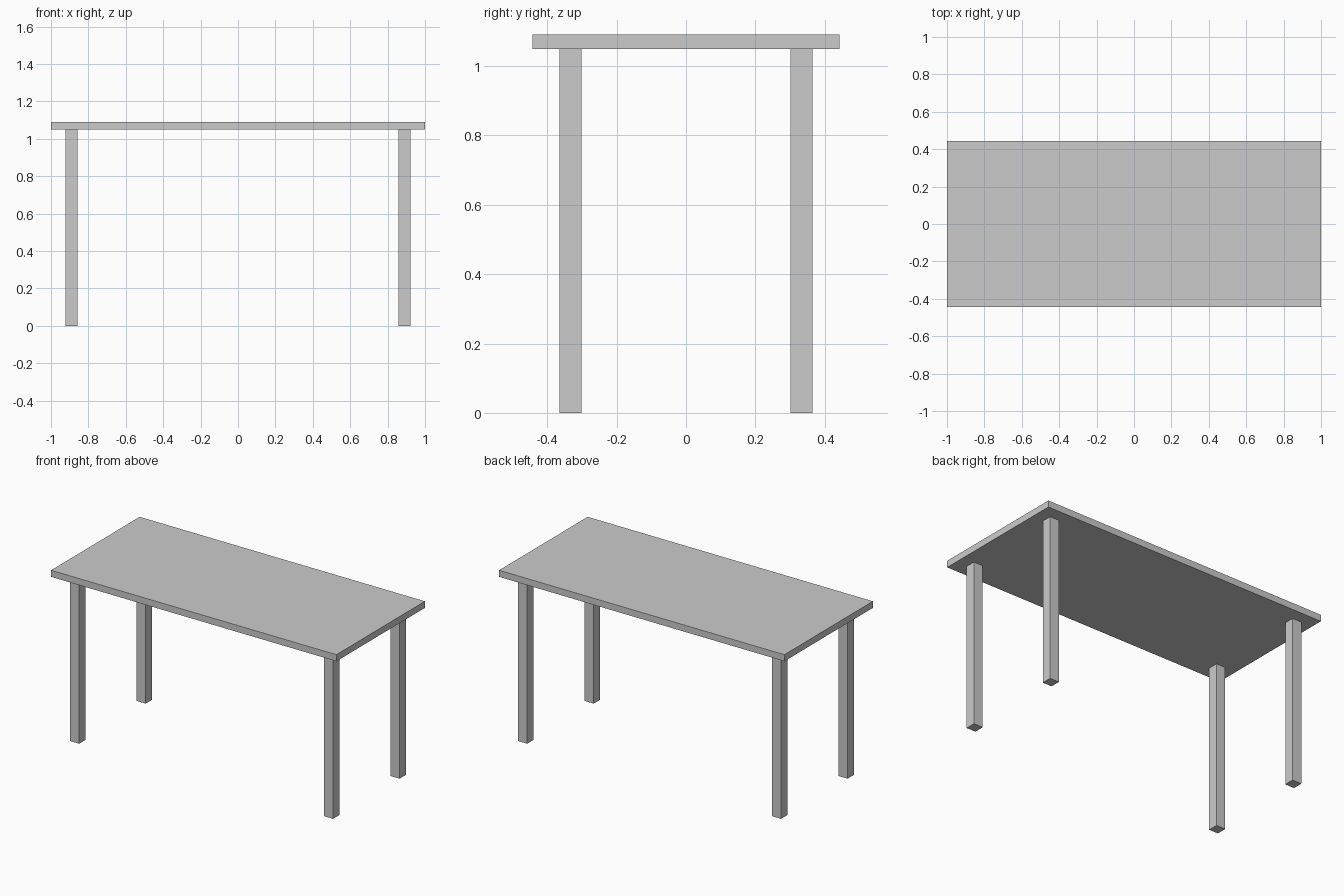
import bpy

if "Cube" in bpy.data.objects:
    bpy.data.objects.remove(bpy.data.objects["Cube"])

TOP_Z = 1.091      # overall height
LEG_H = 1.049      # underside of the tabletop
LEG_W = 0.064      # square leg thickness
LEG_X, LEG_Y = 0.89, 0.333


def box(name, centre, size):
    bpy.ops.mesh.primitive_cube_add(size=1, location=centre)
    ob = bpy.context.object
    ob.name = name
    ob.scale = size
    bpy.ops.object.transform_apply(location=False, rotation=False, scale=True)
    return ob


# Tabletop slab
box("tabletop", (0, 0, (LEG_H + TOP_Z) / 2), (2.0, 0.886, TOP_Z - LEG_H))

# Four square legs, inset from the corners
for side_y, sy in (("front", -1), ("back", 1)):
    for side_x, sx in (("left", -1), ("right", 1)):
        box(f"{side_y}_{side_x}_leg", (sx * LEG_X, sy * LEG_Y, LEG_H / 2),
            (LEG_W, LEG_W, LEG_H))
